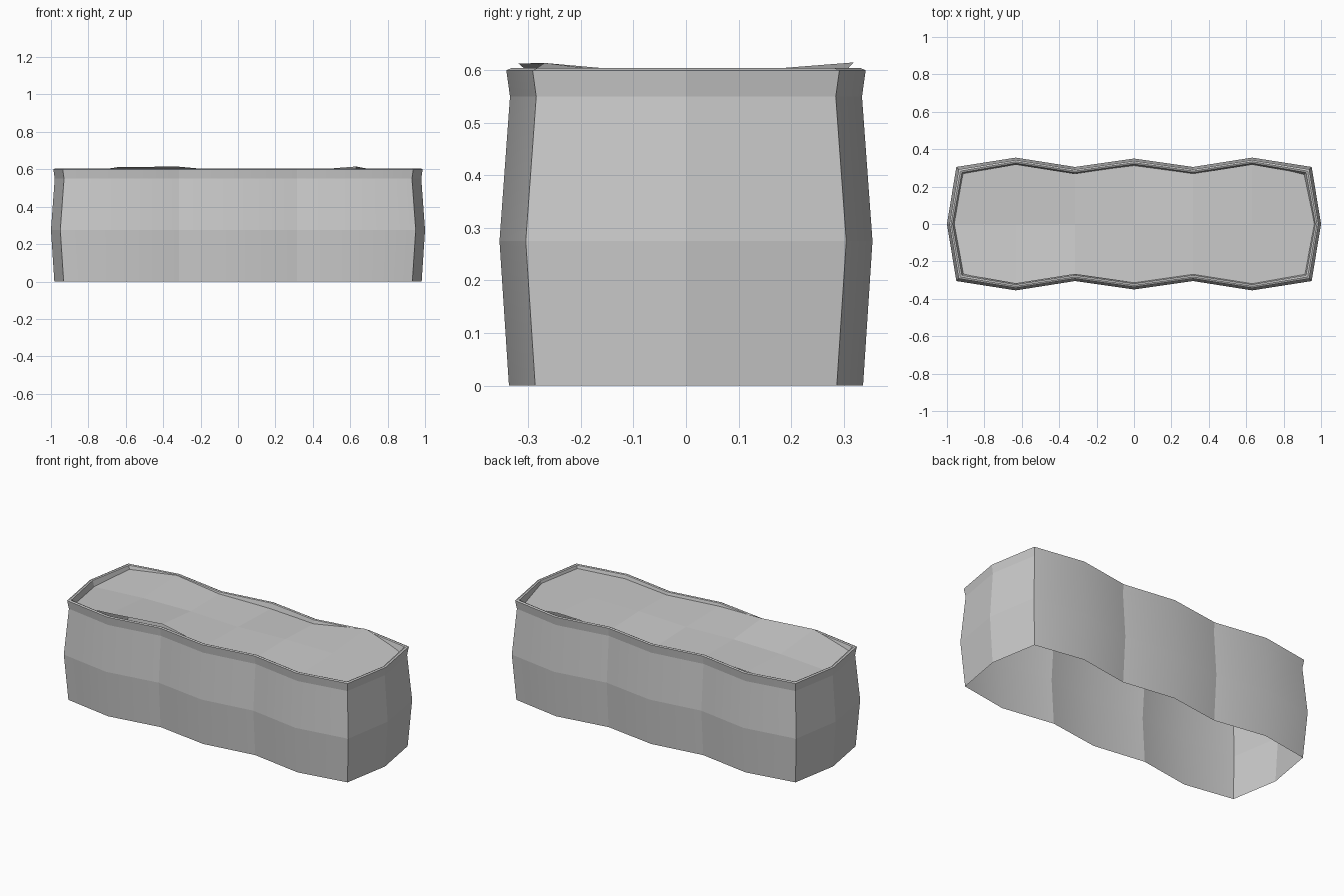
import bpy, bmesh
from math import radians

if "Cube" in bpy.data.objects:
    bpy.data.objects.remove(bpy.data.objects["Cube"])

XS = [-0.95, -0.632, -0.316, 0, 0.316, 0.632, 0.95]
YS = [0.305, 0.355, 0.305, 0.35, 0.305, 0.355, 0.305]


def outline(d):
    """Wavy plan outline moved inward by d: front, right end, back, left end."""
    xs = [x - d * ((x > 0.9) - (x < -0.9)) for x in XS]
    front = [(x, -(y - d)) for x, y in zip(xs, YS)]
    back = [(x, y - d) for x, y in reversed(list(zip(xs, YS)))]
    return front + [(1 - d, 0)] + back + [(-1 + d, 0)]


def finish(bm, name):
    bmesh.ops.recalc_face_normals(bm, faces=bm.faces[:])
    me = bpy.data.meshes.new(name)
    bm.to_mesh(me)
    bm.free()
    ob = bpy.data.objects.new(name, me)
    bpy.context.collection.objects.link(ob)
    return ob


# Bulging planter wall, open below, with a thin lip and an inner wall
bm = bmesh.new()
profile = [(0.018, 0), (0, 0.275), (0.02, 0.55), (0.013, 0.6),
           (0.022, 0.604), (0.03, 0.601), (0.043, 0.55)]
rings = [[bm.verts.new((x, y, z)) for x, y in outline(d)] for d, z in profile]
for a, b in zip(rings, rings[1:]):
    n = len(a)
    for i in range(n):
        j = (i + 1) % n
        bm.faces.new((a[i], a[j], b[j], b[i])).smooth = True
# Only the rounded bulges shade smoothly
for e in bm.edges:
    p, q = e.verts
    upright = abs(p.co.z - q.co.z) > 0.04
    e.smooth = upright and abs(p.co.y) > 0.295 and min(
        abs(p.co.x - s) for s in (-0.632, 0, 0.632)) < 0.02
finish(bm, "planter_wall")

# Uneven soil: three rows of points spanning the inside
loop = outline(0.036)
front, back = loop[:7], loop[14:7:-1]
middle = [(x, 0) for x in XS]
middle[0], middle[-1] = loop[15], loop[7]
heights = [[0.570, 0.613, 0.614, 0.585, 0.585, 0.580, 0.585],
           [0.565, 0.585, 0.590, 0.580, 0.590, 0.590, 0.585],
           [0.580, 0.600, 0.592, 0.570, 0.580, 0.615, 0.560]]
bm = bmesh.new()
rows = [[bm.verts.new((x, y, z)) for (x, y), z in zip(r, hs)]
        for r, hs in zip((front, middle, back), heights)]
for a, b in zip(rows, rows[1:]):
    for i in range(6):
        bm.faces.new((a[i], a[i + 1], b[i + 1], b[i]))
for f in bm.faces:
    f.normal_update()
finish(bm, "soil")
